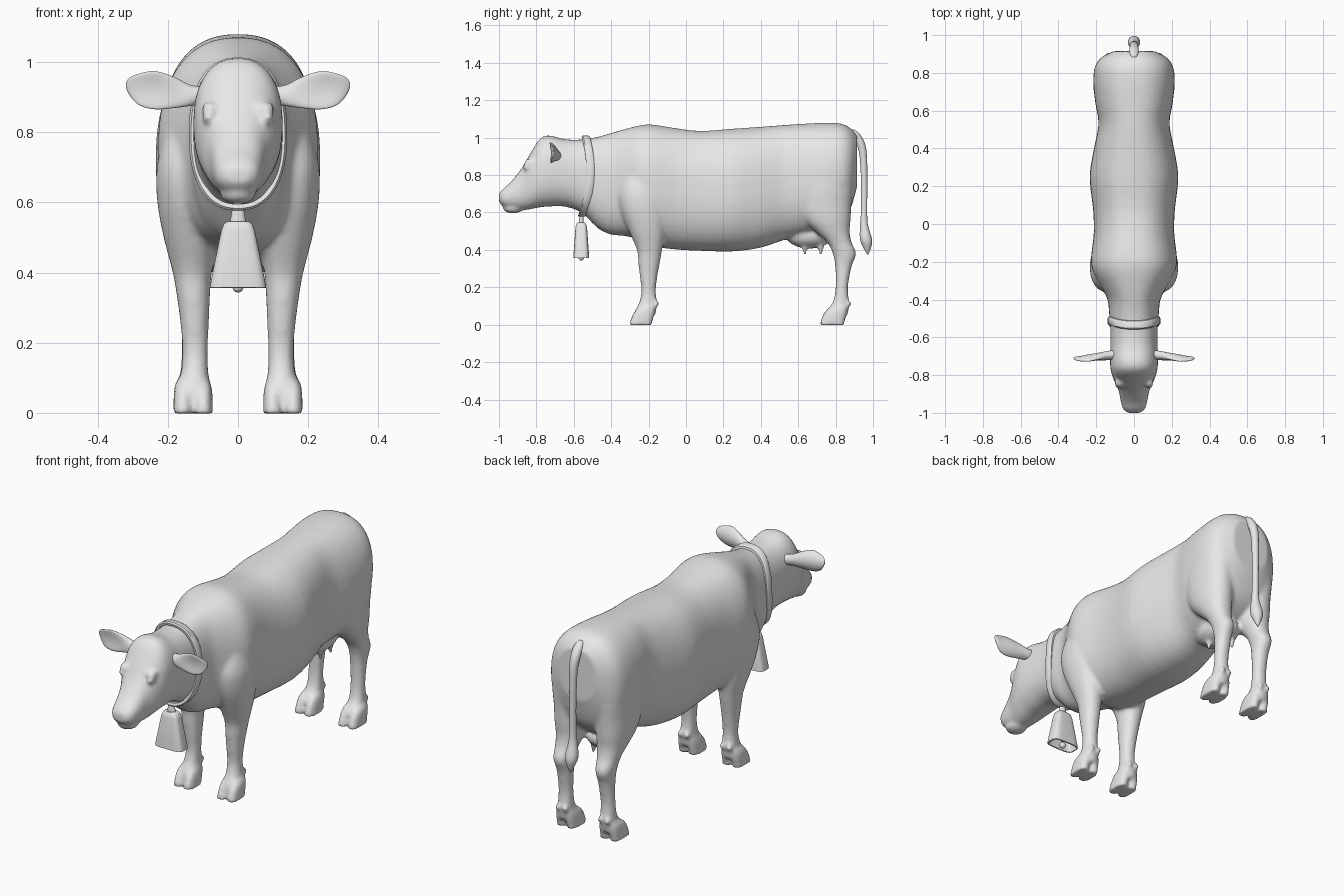
import bpy
import bmesh
import math
from mathutils import Vector, Matrix

cube = bpy.data.objects.get("Cube")
if cube:
    bpy.data.objects.remove(cube, do_unlink=True)

grey = bpy.data.materials.new("plain grey")
grey.use_nodes = True
grey.diffuse_color = (0.8, 0.8, 0.8, 1)
grey.node_tree.nodes["Principled BSDF"].inputs["Base Color"].default_value = (0.8, 0.8, 0.8, 1)


def refine(rows, steps):
    """Catmull-Rom interpolation of number rows."""
    out = []
    for i in range(len(rows) - 1):
        a, b = rows[max(i - 1, 0)], rows[i]
        c, d = rows[i + 1], rows[min(i + 2, len(rows) - 1)]
        for k in range(steps):
            t = k / steps
            out.append([q + 0.5 * t * (r - p + t * (2 * p - 5 * q + 4 * r - s + t * (3 * (q - r) + s - p)))
                        for p, q, r, s in zip(a, b, c, d)])
    return out + [list(rows[-1])]


def loft(bm, rows, axis, power=2.0, sides=32, steps=3, caps=(True, True), closed=False):
    """Rows are (position, centre u, centre v, radius u, radius v) along an axis."""
    rings = []
    for t, cu, cv, ru, rv in (refine(rows, steps) if steps > 1 else rows):
        ring = []
        for i in range(sides):
            a = 2 * math.pi * (i + 0.5) / sides
            c, s = math.cos(a), math.sin(a)
            u = cu + ru * math.copysign(abs(c) ** (2 / power), c)
            v = cv + rv * math.copysign(abs(s) ** (2 / power), s)
            co = {"x": (t, u, v), "y": (u, t, v), "z": (u, v, t)}[axis]
            ring.append(bm.verts.new(co))
        rings.append(ring)
    pairs = list(zip(rings, rings[1:])) + ([(rings[-1], rings[0])] if closed else [])
    for a, b in pairs:
        for i in range(sides):
            j = (i + 1) % sides
            bm.faces.new((a[i], a[j], b[j], b[i]))
    if not closed:
        for cap, ring in zip(caps, (rings[0], rings[-1])):
            if cap:
                bm.faces.new(ring)
    return [v for ring in rings for v in ring]


def spans(rows, shift=0):
    """Turn (z, x min, x max, y min, y max) into loft rows."""
    return [(z, (a + b) / 2 + shift, (c + d) / 2, (b - a) / 2, (d - c) / 2) for z, a, b, c, d in rows]


def ball(bm, centre, radii):
    m = Matrix.Translation(centre) @ Matrix.Diagonal((*radii, 1))
    bmesh.ops.create_uvsphere(bm, u_segments=20, v_segments=12, radius=1, matrix=m)


def finish(bm, name, modifiers=(), angle=40):
    bmesh.ops.recalc_face_normals(bm, faces=bm.faces)
    mesh = bpy.data.meshes.new(name)
    bm.to_mesh(mesh)
    bm.free()
    mesh.materials.append(grey)
    obj = bpy.data.objects.new(name, mesh)
    bpy.context.collection.objects.link(obj)
    bpy.ops.object.select_all(action="DESELECT")
    obj.select_set(True)
    bpy.context.view_layer.objects.active = obj
    for kind, settings in modifiers:
        mod = obj.modifiers.new(kind.title(), kind)
        for key, value in settings.items():
            setattr(mod, key, value)
        bpy.ops.object.modifier_apply(modifier=mod.name)
    bpy.ops.object.shade_smooth_by_angle(angle=math.radians(angle))
    return obj


# Torso, neck and head: (y, top, bottom, half width)
skin = bmesh.new()
outline = [
    (-1.0, .70, .655, .032), (-.98, .725, .635, .058), (-.94, .76, .62, .07), (-.88, .835, .612, .082),
    (-.83, .92, .618, .105), (-.78, .995, .628, .122), (-.73, 1.012, .632, .127), (-.65, .992, .632, .125),
    (-.56, .99, .60, .125), (-.47, 1.005, .515, .132), (-.40, 1.025, .482, .14), (-.33, 1.045, .475, .175),
    (-.25, 1.065, .455, .218), (-.18, 1.07, .42, .228), (-.05, 1.05, .402, .213), (.08, 1.036, .395, .217),
    (.25, 1.048, .392, .235), (.40, 1.058, .412, .212), (.53, 1.068, .455, .188), (.64, 1.075, .475, .205),
    (.75, 1.08, .50, .216), (.83, 1.075, .55, .208), (.88, 1.05, .62, .175), (.915, 1.01, .74, .11),
]
loft(skin, [(y, 0, (t + b) / 2, w, (t - b) / 2) for y, t, b, w in outline], "y", power=2.35, sides=48)

# Chin, nostril rims, eyes and brows
ball(skin, (0, -.925, .622), (.052, .055, .027))
for s in (-1, 1):
    ball(skin, (s * .035, -.968, .69), (.026, .026, .026))
    ball(skin, (s * .084, -.848, .842), (.018, .026, .018))
    ball(skin, (s * .078, -.835, .868), (.028, .03, .018))

# Legs: (z, inner x, outer x, front y, back y)
front_leg = [(.80, .06, .21, -.33, -.12), (.70, .05, .232, -.36, -.10), (.60, .05, .23, -.345, -.10),
             (.50, .058, .212, -.305, -.11), (.40, .075, .186, -.262, -.128), (.33, .08, .174, -.255, -.14),
             (.26, .083, .165, -.247, -.153), (.18, .086, .158, -.238, -.162), (.12, .085, .162, -.25, -.155),
             (.07, .08, .172, -.275, -.16), (.045, .085, .17, -.275, -.165)]
hind_leg = [(.90, .05, .19, .64, .89), (.76, .03, .215, .60, .895), (.65, .03, .212, .595, .885),
            (.56, .04, .205, .63, .88), (.50, .05, .192, .69, .875), (.44, .068, .178, .755, .885),
            (.38, .078, .17, .785, .91), (.31, .082, .162, .798, .885), (.20, .088, .16, .80, .866),
            (.12, .086, .164, .785, .872), (.07, .082, .174, .745, .868), (.045, .087, .172, .745, .86)]
for s in (-1, 1):
    for leg, toe, heel, claw in ((front_leg, -.302, -.178, -.158), (hind_leg, .716, .85, .868)):
        rows = spans([(z, *sorted((s * a, s * b)), f, r) for z, a, b, f, r in leg])
        loft(skin, rows, "z", power=2.2)
        # Cloven hoof and dewclaws
        for side in (-1, 1):
            x = s * .128 + side * .029
            hoof = [(.09, x - .02, x + .02, toe + .045, heel + .01), (.06, x - .026, x + .026, toe + .02, heel + .008),
                    (.02, x - .027, x + .027, toe + .003, heel), (-.002, x - .029, x + .029, toe - .003, heel - .002)]
            loft(skin, spans(hoof), "z", power=2.4, sides=20, steps=2)
            ball(skin, (s * .125 + side * .022, claw, .113), (.013, .016, .017))

# Udder and teats
ball(skin, (0, .66, .475), (.095, .125, .068))
for s in (-1, 1):
    for y in (.635, .72):
        loft(skin, [(.45, s * .04, y, .022, .024), (.41, s * .04, y, .014, .016), (.375, s * .042, y + .004, .010, .010)],
             "z", sides=12)

finish(skin, "cow_body", [("REMESH", {"mode": "VOXEL", "voxel_size": .0105}),
                          ("SMOOTH", {"factor": .5, "iterations": 5})], angle=80)

# Ears, cupped towards the front: (x, y, z, thickness, half height)
for s, name in ((1, "left_ear"), (-1, "right_ear")):
    ear = bmesh.new()
    verts = loft(ear, [(s * x, y, z, a, b) for x, y, z, a, b in (
        (.09, -.69, .905, .024, .024), (.135, -.695, .905, .024, .03), (.18, -.70, .913, .02, .044),
        (.235, -.705, .92, .016, .055), (.28, -.71, .922, .012, .046), (.308, -.71, .93, .008, .027),
        (.32, -.71, .935, .003, .006))], "x", sides=24)
    for v in verts:
        if abs(v.co.x) > .13:
            v.co.y -= 6 * (v.co.z - .918) ** 2
    finish(ear, name, angle=80)

# Tail with a brush at the end
tail = bmesh.new()
loft(tail, [(z, 0, y, r, r) for z, y, r in (
    (1.045, .885, .012), (1.02, .905, .024), (.97, .933, .024), (.90, .948, .02), (.75, .953, .017), (.60, .952, .017),
    (.53, .952, .022), (.46, .962, .033), (.42, .968, .024), (.375, .972, .003))], "z", sides=16)
finish(tail, "tail", angle=80)

# Collar band, bowed along the neck
collar = bmesh.new()
band = [(-.022, 0), (-.022, .012), (-.014, .018), (.014, .018), (.022, .012), (.022, 0)]
for v in loft(collar, [(y, 0, .795, .122 + r, .2 + r) for y, r in band], "y", power=2.35, sides=48, steps=1, closed=True):
    h = (v.co.z - .795) / .2
    v.co.y += -.512 - .03 * h * h + .009 * h
finish(collar, "collar")

# Bell: hollow tapered shell, hanger and clapper
bell = bmesh.new()
loft(bell, [(z, 0, -.56, a, b) for z, a, b in (
    (.357, .081, .042), (.38, .077, .041), (.52, .048, .031), (.54, .040, .026), (.546, .030, .02))],
    "z", power=4, sides=32, steps=1, caps=(False, True))
finish(bell, "bell", [("SOLIDIFY", {"thickness": .007, "offset": -1})])

hanger = bmesh.new()
loft(hanger, [(.54, 0, -.56, .024, .014), (.57, 0, -.56, .019, .012), (.60, 0, -.555, .015, .012)],
     "z", sides=16, steps=1)
finish(hanger, "bell_hanger")

clapper = bmesh.new()
loft(clapper, [(.54, 0, -.56, .006, .006), (.38, 0, -.56, .007, .007)], "z", sides=12, steps=1)
ball(clapper, (0, -.56, .36), (.016, .016, .017))
finish(clapper, "bell_clapper")
